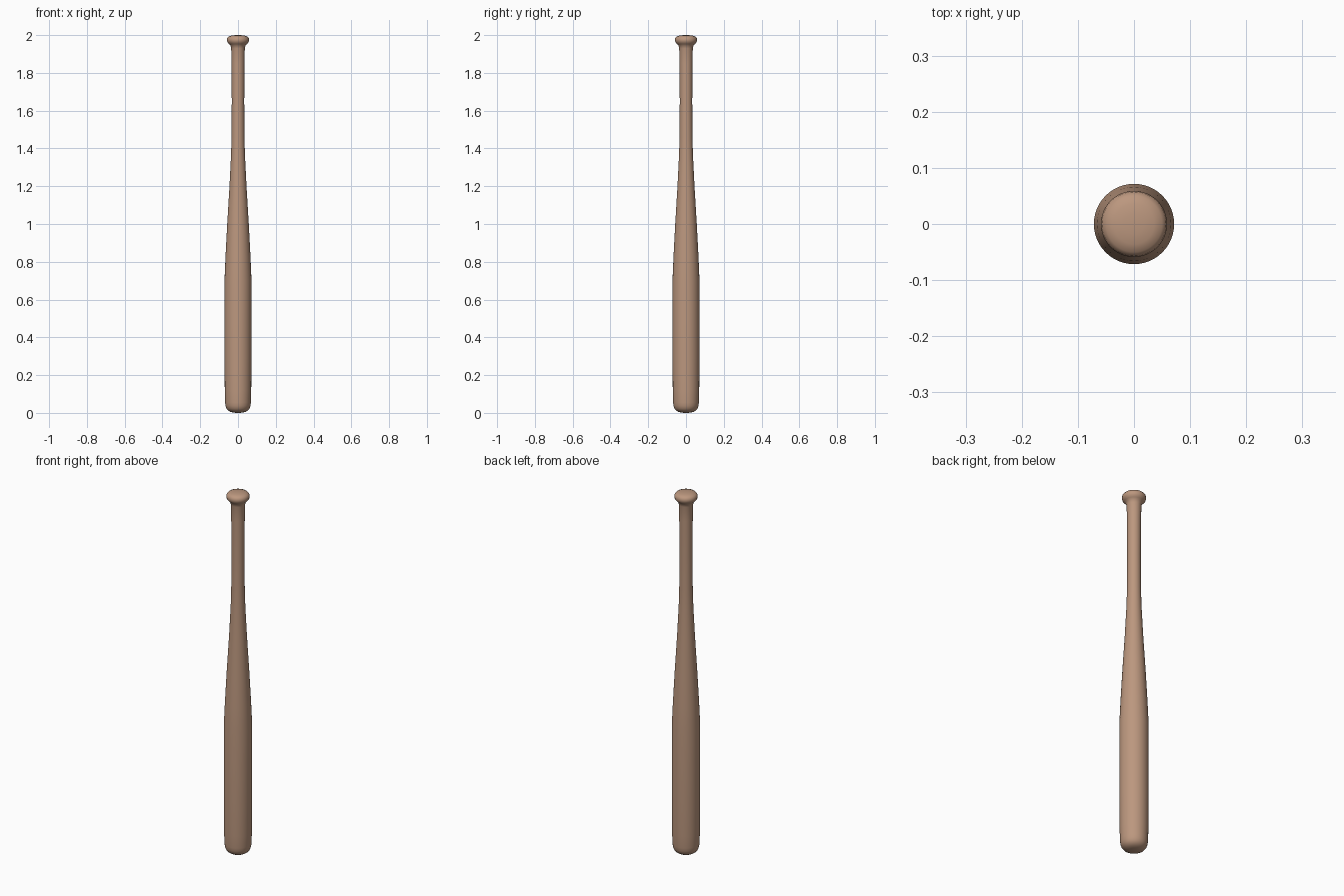
import bpy, bmesh, math

if "Cube" in bpy.data.objects:
    bpy.data.objects.remove(bpy.data.objects["Cube"])

# Single flat wood colour
wood = bpy.data.materials.new("tan_wood")
wood.diffuse_color = (0.50, 0.31, 0.21, 1.0)
wood.use_nodes = True
wood.node_tree.nodes["Principled BSDF"].inputs["Base Color"].default_value = wood.diffuse_color

SIDES = 48


def lathe(name, profile):
    """Revolve (radius, height) points around z; ends at radius 0 close the form."""
    bm = bmesh.new()
    verts = [bm.verts.new((r, 0, z)) for r, z in profile]
    edges = [bm.edges.new(pair) for pair in zip(verts, verts[1:])]
    bmesh.ops.spin(bm, geom=verts + edges, cent=(0, 0, 0), axis=(0, 0, 1),
                   angle=math.tau, steps=SIDES, use_merge=True)
    bmesh.ops.remove_doubles(bm, verts=bm.verts[:], dist=1e-5)
    bmesh.ops.recalc_face_normals(bm, faces=bm.faces[:])
    mesh = bpy.data.meshes.new(name)
    bm.to_mesh(mesh)
    bm.free()
    mesh.materials.append(wood)
    for poly in mesh.polygons:
        poly.use_smooth = True
    obj = bpy.data.objects.new(name, mesh)
    bpy.context.collection.objects.link(obj)
    return obj


# Rounded barrel end, barrel, long taper, grip and flared knob
barrel_end = [(0, 0), (0.022, 0.001), (0.040, 0.005), (0.053, 0.013),
              (0.061, 0.023), (0.066, 0.037), (0.068, 0.055)]
barrel = [(0.070, 0.12), (0.0715, 0.30), (0.0715, 0.70)]
taper = [(0.066, 0.83), (0.057, 1.00), (0.045, 1.20), (0.037, 1.36)]
grip = [(0.034, 1.46), (0.033, 1.65), (0.034, 1.85), (0.036, 1.93)]
knob = [(0.040, 1.946), (0.048, 1.953), (0.056, 1.962), (0.059, 1.973),
        (0.057, 1.984), (0.050, 1.992), (0.036, 1.997), (0.018, 1.9995), (0, 2.0)]

lathe("bat", barrel_end + barrel + taper + grip + knob)
